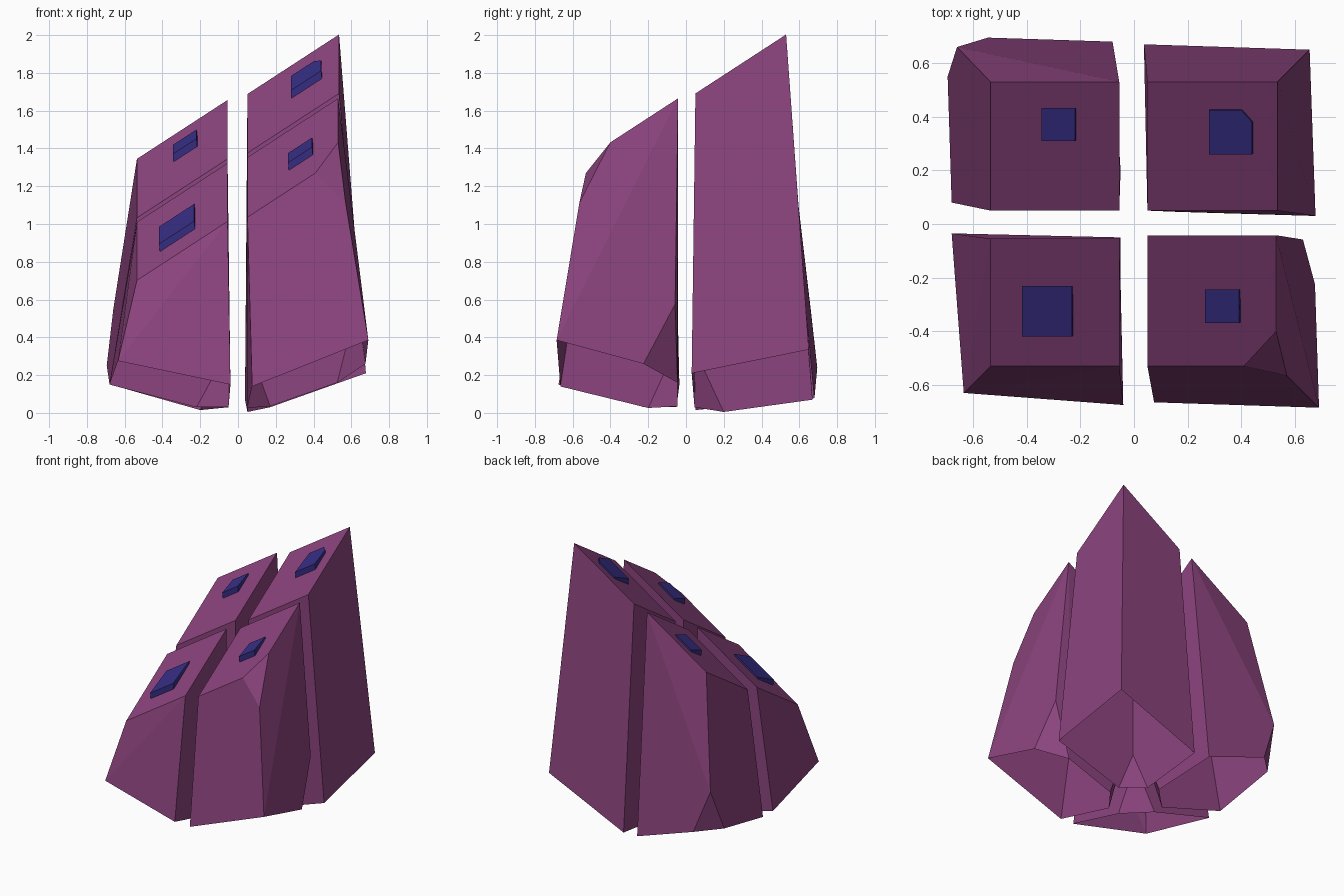
import bpy, bmesh, math
from mathutils import Vector

if "Cube" in bpy.data.objects:
    bpy.data.objects.remove(bpy.data.objects["Cube"])

SLOPE = 0.65                                   # shared tilt of all the top faces


def material(name, rgb):
    m = bpy.data.materials.new(name)
    m.diffuse_color = (*rgb, 1)
    m.use_nodes = True
    m.node_tree.nodes["Principled BSDF"].inputs["Base Color"].default_value = m.diffuse_color
    return m


purple = material("plum purple", (0.262, 0.058, 0.209))
blue = material("deep blue", (0.037, 0.027, 0.231))


def on_top(xy, level):
    """Lift plan points onto a chunk's sloping top plane."""
    return [Vector((x, y, level + SLOPE * (x + y))) for x, y in xy]


def hull(name, points, mat, open_below=False):
    """Flat-faced convex shell around the given points."""
    bm = bmesh.new()
    for p in points:
        bm.verts.new(p)
    res = bmesh.ops.convex_hull(bm, input=bm.verts[:])
    loose = {v for v in res["geom_interior"] + res["geom_unused"]
             if isinstance(v, bmesh.types.BMVert)}
    bmesh.ops.delete(bm, geom=list(loose), context='VERTS')
    bmesh.ops.recalc_face_normals(bm, faces=bm.faces[:])
    if open_below:                             # the pillars are hollow, with no floor
        bm.normal_update()
        floor = [f for f in bm.faces if f.normal.z < -0.6]
        bmesh.ops.delete(bm, geom=floor, context='FACES')
    bmesh.ops.dissolve_limit(bm, angle_limit=math.radians(6),
                             verts=bm.verts[:], edges=bm.edges[:])
    mesh = bpy.data.meshes.new(name)
    bm.to_mesh(mesh)
    bm.free()
    mesh.materials.append(mat)
    bpy.context.collection.objects.link(bpy.data.objects.new(name, mesh))


def chunk(name, level, top, lower, plate):
    """Hollow faceted pillar with a sloping top and a wedge plate on it."""
    hull(name + "_pillar", on_top(top, level) + [Vector(p) for p in lower], purple, True)
    outline = on_top(plate, level)
    y0, y1 = min(p.y for p in outline), max(p.y for p in outline)
    base = [p + Vector((0.006, 0.003, -0.012)) for p in outline]
    lid = [p + Vector((0, 0, 0.045 - 0.031 * (p.y - y0) / (y1 - y0))) for p in outline]
    hull(name + "_plate", base + lid, blue)


def box(x0, x1, y0, y1):
    return [(x0, y0), (x1, y0), (x1, y1), (x0, y1)]


# tallest pillar, back right
chunk("back_right", 1.311, box(0.05, 0.535, 0.05, 0.53),
      [(0.655, 0.65, 0.335), (0.677, 0.03, 0.21), (0.037, 0.67, 0.07),
       (0.05, 0.2, 0.005), (0.17, 0.045, 0.03), (0.05, 0.05, 0.325)],
      [(0.28, 0.26), (0.44, 0.26), (0.44, 0.38), (0.4, 0.425), (0.28, 0.425)])

# back left pillar with a chamfered outer corner
chunk("back_left", 1.348, box(-0.535, -0.055, 0.05, 0.53),
      [(-0.08, 0.68, 0.078), (-0.545, 0.695, 0.24), (-0.66, 0.66, 0.55),
       (-0.695, 0.55, 0.25), (-0.68, 0.08, 0.151), (-0.05, 0.2, 0.03),
       (-0.2, 0.05, 0.015), (-0.055, 0.05, 0.35)],
      box(-0.345, -0.22, 0.31, 0.432))

# lowest pillar, front left
chunk("front_left", 1.394, box(-0.535, -0.055, -0.53, -0.055),
      [(-0.635, -0.63, 0.275), (-0.68, -0.035, 0.15), (-0.04, -0.675, 0.15),
       (-0.22, -0.05, 0.03), (-0.05, -0.22, 0.03), (-0.05, -0.05, 0.34)],
      box(-0.418, -0.232, -0.42, -0.232))

# front right pillar with a clipped top corner
chunk("front_right", 1.348,
      [(0.05, -0.53), (0.41, -0.53), (0.53, -0.4), (0.53, -0.042), (0.05, -0.042)],
      [(0.57, -0.565, 1.11), (0.69, -0.685, 0.385), (0.075, -0.665, 0.14),
       (0.675, -0.225, 0.26), (0.63, -0.058, 0.575), (0.525, -0.045, 0.16),
       (0.17, -0.045, 0.035), (0.05, -0.2, 0.026), (0.05, -0.042, 0.37)],
      box(0.265, 0.392, -0.37, -0.245))
